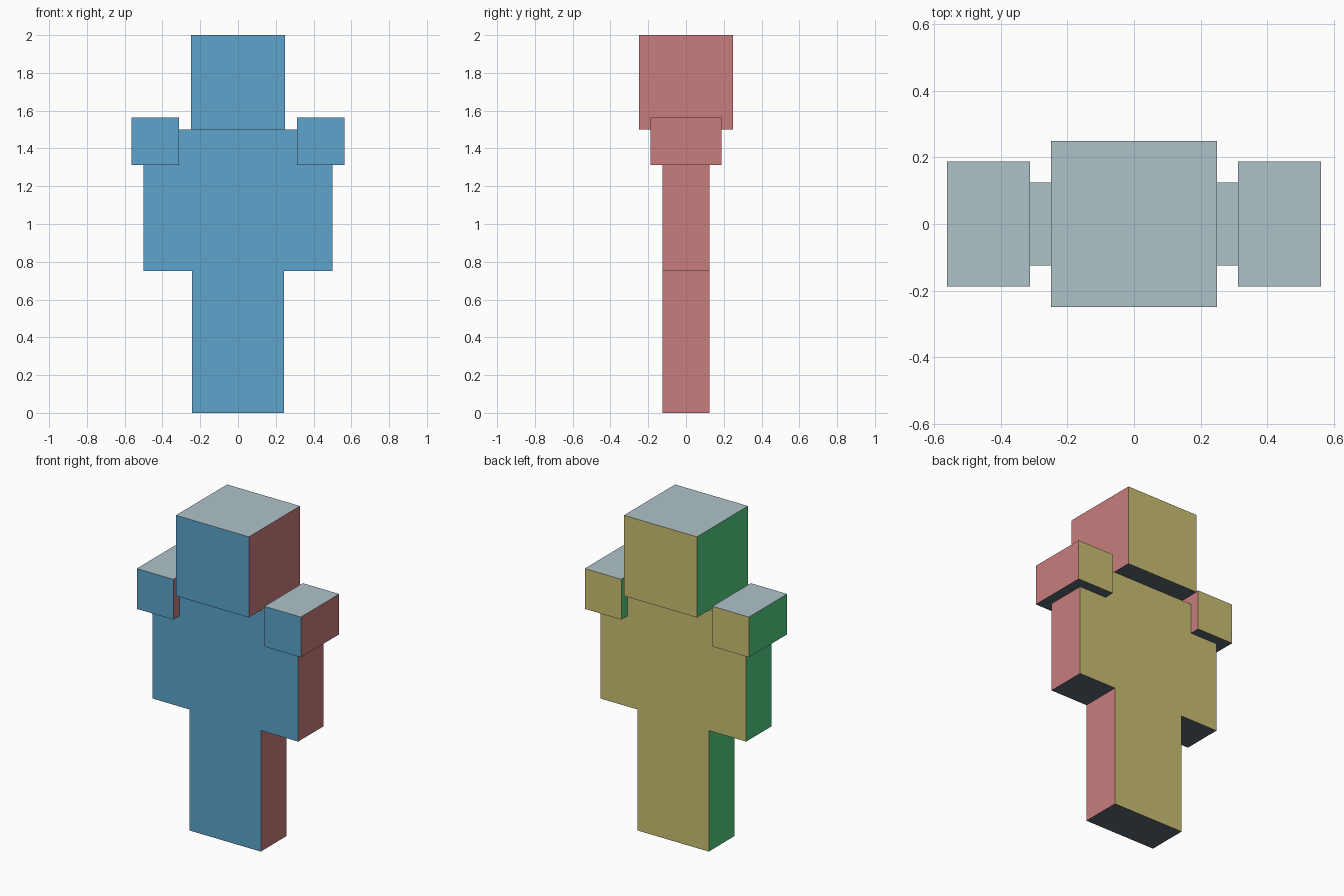
import bpy
import bmesh
from mathutils import Vector

if "Cube" in bpy.data.objects:
    bpy.data.objects.remove(bpy.data.objects["Cube"], do_unlink=True)

U = 1 / 16  # one block unit


def linear(c):
    c /= 255
    return c / 12.92 if c <= 0.04045 else ((c + 0.055) / 1.055) ** 2.4


def material(name, rgb):
    color = [linear(c) for c in rgb] + [1]
    mat = bpy.data.materials.new(name)
    mat.use_nodes = True
    mat.diffuse_color = color
    mat.node_tree.nodes["Principled BSDF"].inputs["Base Color"].default_value = color
    return mat


# One colour for each facing direction
SIDES = [
    (Vector((0, -1, 0)), material("front_blue", (93, 164, 203))),
    (Vector((0, 1, 0)), material("back_olive", (201, 190, 114))),
    (Vector((1, 0, 0)), material("left_rose", (201, 125, 125))),
    (Vector((-1, 0, 0)), material("right_green", (82, 206, 132))),
    (Vector((0, 0, 1)), material("top_pale_grey", (174, 194, 201))),
    (Vector((0, 0, -1)), material("bottom_slate", (92, 103, 117))),
]


def box(name, x, z, depth):
    """Box spanning x and z ranges in block units, centred front to back."""
    bm = bmesh.new()
    bmesh.ops.create_cube(bm, size=1)
    size = Vector((x[1] - x[0], depth, z[1] - z[0])) * U
    centre = Vector((x[0] + x[1], 0, z[0] + z[1])) * U / 2
    bmesh.ops.scale(bm, vec=size, verts=bm.verts)
    bmesh.ops.translate(bm, vec=centre, verts=bm.verts)
    bm.normal_update()
    for face in bm.faces:
        dots = [face.normal.dot(direction) for direction, _ in SIDES]
        face.material_index = dots.index(max(dots))
    mesh = bpy.data.meshes.new(name)
    bm.to_mesh(mesh)
    bm.free()
    for _, mat in SIDES:
        mesh.materials.append(mat)
    obj = bpy.data.objects.new(name, mesh)
    bpy.context.collection.objects.link(obj)


# Head and body
box("head", (-4, 4), (24, 32), 8)
box("torso", (-4, 4), (12, 24), 4)

# Limbs and shoulder pads on both sides
for side, s in (("left", 1), ("right", -1)):
    for part, inner, outer, z, depth in (
        ("arm", 4, 8, (12, 24), 4),
        ("leg", 0, 3.9, (0, 12), 4),
        ("shoulder_pad", 5, 9, (21, 25), 6),
    ):
        box(f"{side}_{part}", sorted((s * inner, s * outer)), z, depth)
